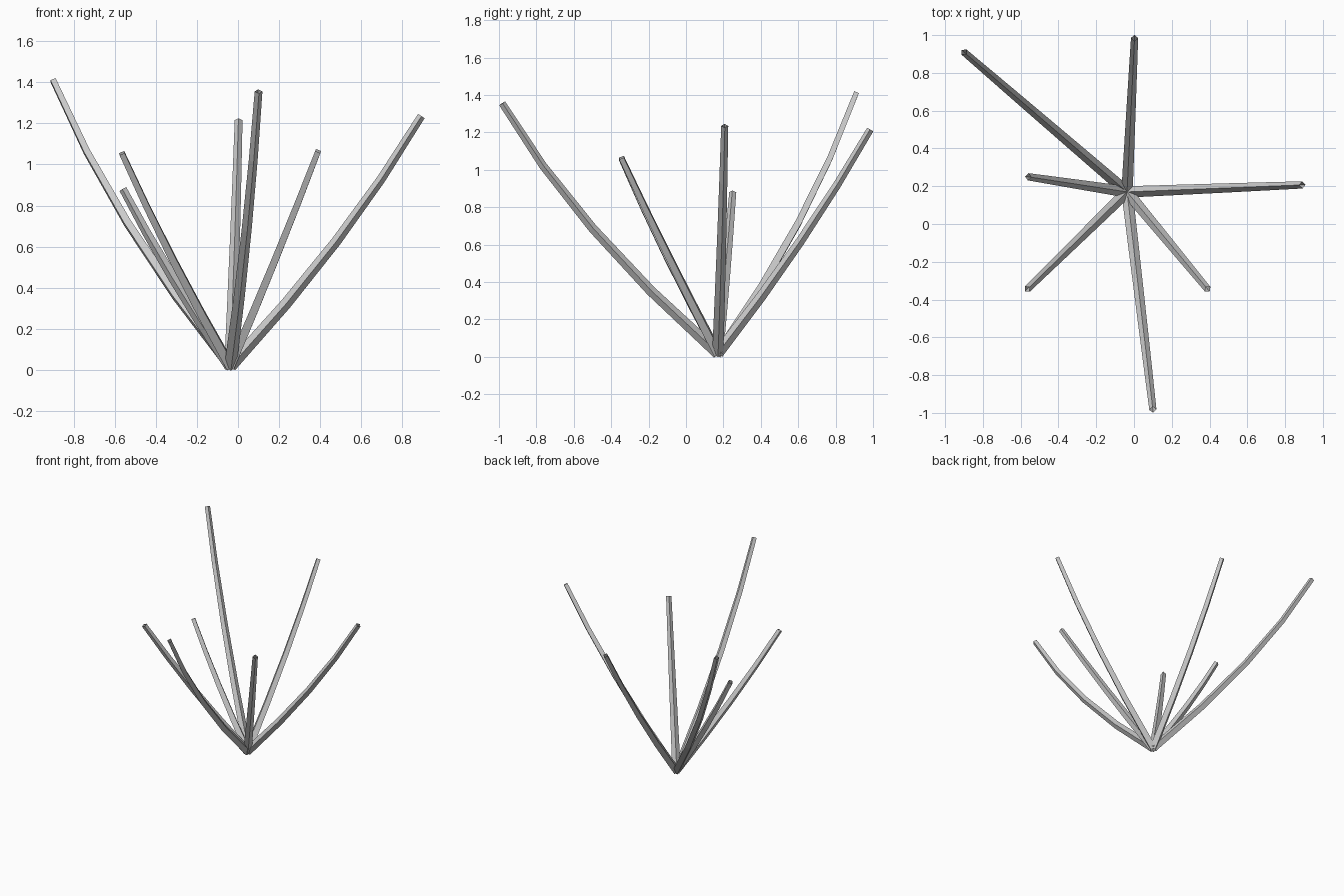
import bpy, bmesh, math
from mathutils import Vector

if "Cube" in bpy.data.objects:
    bpy.data.objects.remove(bpy.data.objects["Cube"])

ROOT = Vector((-0.037, 0.17, 0.018))
SIDES = 4

# tip x, y, z, outward bow
STALKS = [
    (-0.9, 0.91, 1.41, 0.32),
    (0.003, 0.985, 1.215, 0.16),
    (0.892, 0.207, 1.235, 0.22),
    (0.39, -0.345, 1.065, 0.06),
    (0.10, -0.983, 1.355, 0.32),
    (-0.565, -0.345, 1.055, 0.12),
    (-0.56, 0.25, 0.88, 0.14),
]


def stalk(name, tip, bow, r0=0.03, r1=0.019, segs=4):
    """Tapered, upward-bending low-poly tube with an open tip."""
    d = Vector(tip) - ROOT
    pts = []
    for i in range(segs + 1):
        t = i / segs
        s = t + bow * t * (1 - t)
        pts.append(ROOT + Vector((d.x * s, d.y * s, d.z * t)))
    side = Vector((-d.y, d.x, 0)).normalized()
    bm = bmesh.new()
    rings = []
    for i, p in enumerate(pts):
        tan = (pts[min(i + 1, segs)] - pts[max(i - 1, 0)]).normalized()
        up = tan.cross(side)
        r = r0 + (r1 - r0) * i / segs
        rings.append([bm.verts.new(p + r * (math.cos(a) * side + math.sin(a) * up))
                      for a in (math.tau * k / SIDES for k in range(SIDES))])
    for a, b in zip(rings, rings[1:]):
        for k in range(SIDES):
            n = (k + 1) % SIDES
            bm.faces.new((a[k], a[n], b[n], b[k]))
    bmesh.ops.recalc_face_normals(bm, faces=bm.faces)
    me = bpy.data.meshes.new(name)
    bm.to_mesh(me)
    bm.free()
    bpy.context.collection.objects.link(bpy.data.objects.new(name, me))


# Fan of bare stalks from a single root
for i, (x, y, z, bow) in enumerate(STALKS):
    stalk(f"stalk_{i + 1}", (x, y, z), bow)
